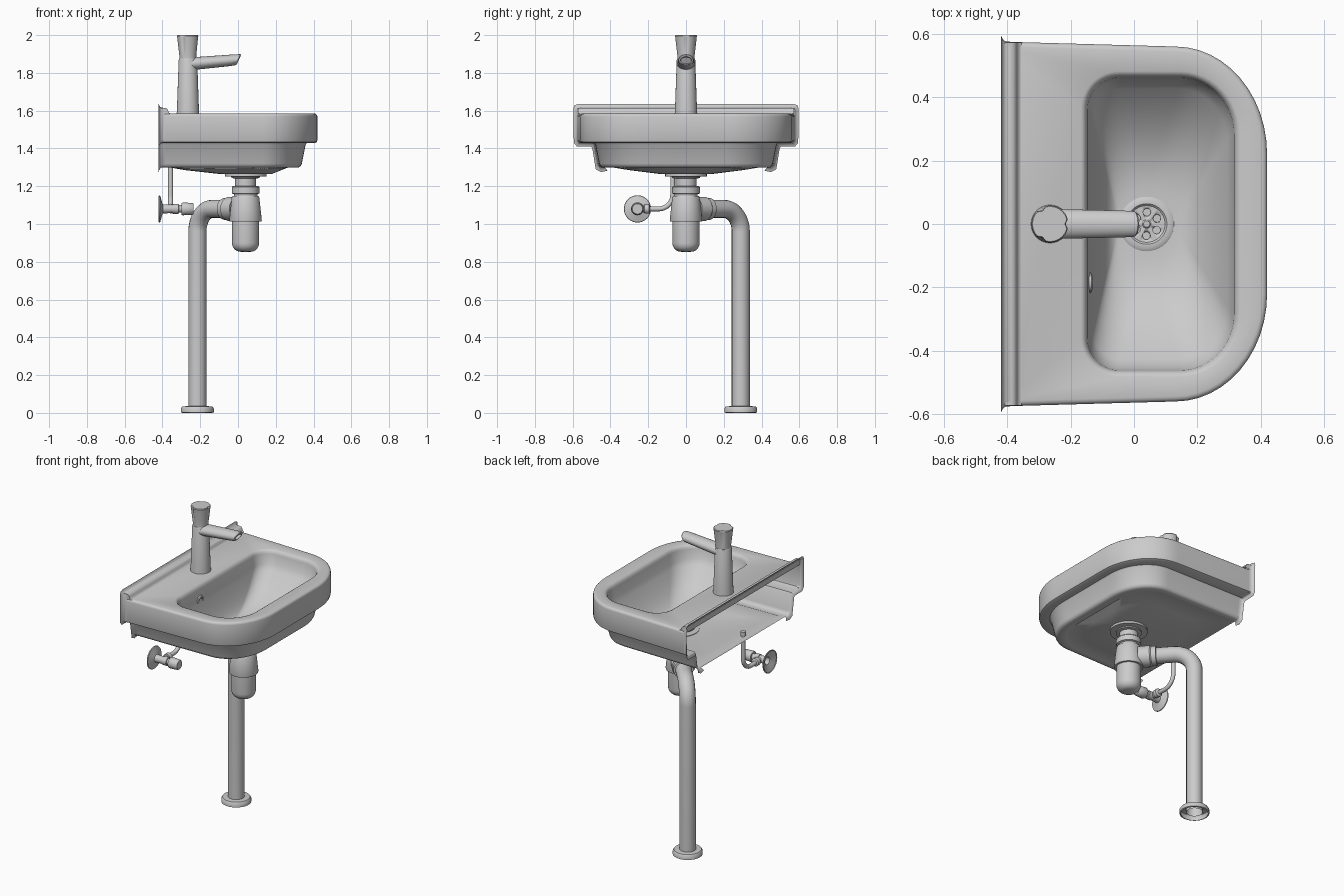
import bpy, bmesh
from math import sin, cos, pi, radians
from mathutils import Vector

if "Cube" in bpy.data.objects:
    bpy.data.objects.remove(bpy.data.objects["Cube"])


def finish(name, bm, angle=38):
    bmesh.ops.remove_doubles(bm, verts=bm.verts, dist=1e-5)
    bmesh.ops.recalc_face_normals(bm, faces=bm.faces)
    me = bpy.data.meshes.new(name)
    bm.to_mesh(me)
    bm.free()
    ob = bpy.data.objects.new(name, me)
    bpy.context.collection.objects.link(ob)
    bpy.ops.object.select_all(action='DESELECT')
    ob.select_set(True)
    bpy.context.view_layer.objects.active = ob
    bpy.ops.object.shade_smooth_by_angle(angle=radians(angle))
    return ob


def loft(name, rings, closed=True, open_back=(), caps=False):
    """Skin a list of equal-length rings; open_back lists bands lacking their last segment."""
    bm = bmesh.new()
    vs = [[bm.verts.new(p) for p in r] for r in rings]
    n = len(rings[0])
    for i in range(len(vs) - 1):
        for j in range(n if closed and i not in open_back else n - 1):
            k = (j + 1) % n
            bm.faces.new((vs[i][j], vs[i][k], vs[i + 1][k], vs[i + 1][j]))
    if caps:
        bm.faces.new(vs[0])
        bm.faces.new(vs[-1])
    return finish(name, bm)


def lathe(name, profile, loc, axis=(0, 0, 1), n=40):
    """Revolve (radius, height) pairs about an axis through loc."""
    q = Vector((0, 0, 1)).rotation_difference(Vector(axis))
    rings = [[Vector(loc) + q @ Vector((r * cos(2 * pi * j / n), r * sin(2 * pi * j / n), h))
              for j in range(n)] for r, h in profile]
    return loft(name, rings)


def tube(name, pts, radius):
    """Round pipe through smooth control points."""
    cu = bpy.data.curves.new(name, 'CURVE')
    cu.dimensions = '3D'
    cu.bevel_depth, cu.bevel_resolution = radius, 6
    sp = cu.splines.new('POLY')
    sp.points.add(len(pts) - 1)
    for p, co in zip(sp.points, pts):
        p.co = (*co, 1)
    ob = bpy.data.objects.new(name, cu)
    bpy.context.collection.objects.link(ob)
    bpy.ops.object.select_all(action='DESELECT')
    ob.select_set(True)
    bpy.context.view_layer.objects.active = ob
    bpy.ops.object.convert(target='MESH')
    bpy.ops.object.shade_smooth_by_angle(angle=radians(38))


def outline(xb, xf, wb, wf, rb, rx, ry, z, k=12):
    """D-shaped or rounded-rectangle ring; its last segment is the back edge."""
    pts = []
    for cx, cy, ax, ay, start in ((xb + rb, rb - wb, rb, rb, 180), (xf - rx, ry - wf, rx, ry, 270),
                                  (xf - rx, wf - ry, rx, ry, 0), (xb + rb, wb - rb, rb, rb, 90)):
        for i in range(k + 1):
            a = radians(start + 90 * i / k)
            pts.append(Vector((cx + ax * cos(a), cy + ay * sin(a), z)))
    return pts


def circle(r, z):
    return outline(DX - r, DX + r, r, r, r, r, r, z)


def upper(o, z):
    return outline(-0.405, 0.42 - o, 0.575 - o, 0.56 - o, 0, 0.29 - o, 0.34 - o, z)


def lower(o, z):
    return outline(-0.405, 0.358 - o, 0.488 - o, 0.48 - o, 0, 0.22 - o / 2, 0.27 - o / 2, z)


def opening(o, z):
    return outline(-0.167 + o, 0.336 - o, 0.482 - o, 0.482 - o, 0.12 - o, 0.19 - o, 0.20 - o, z)


DX = 0.04  # drain centre

# basin shell: bowl, deck, apron, stepped underside and dished floor, open at the wall
wall = opening(0.028, 1.50)
drain = circle(0.085, 1.297)
rings = [circle(0.04, 1.287), circle(0.08, 1.288)]
for i in range(14, 0, -1):
    s = i / 14
    ring = [a.lerp(b, s) for a, b in zip(wall, drain)]
    for p in ring:
        p.z = 1.297 + 0.203 * (1 - s) ** 2.1
    rings.append(ring)
rings += [wall] + [opening(o, z) for o, z in
                   ((0.02, 1.56), (0.016, 1.572), (0.009, 1.581), (0, 1.585))]
first = len(rings)
rings += [upper(o, z) for o, z in ((0.016, 1.585), (0.008, 1.583), (0.002, 1.577), (0, 1.569),
                                   (0, 1.442), (0.003, 1.434), (0.011, 1.43))]
rings += [lower(o, z) for o, z in ((-0.006, 1.428), (0, 1.42), (0.02, 1.32), (0.025, 1.307), (0.036, 1.30))]
last = len(rings)
rings += [outline(-0.39, 0.285, 0.42, 0.41, 0.01, 0.19, 0.24, 1.299),
          outline(-0.38, 0.275, 0.41, 0.40, 0.02, 0.18, 0.23, 1.303),
          outline(-0.28, 0.23, 0.30, 0.30, 0.1, 0.18, 0.22, 1.285),
          circle(0.14, 1.265), circle(0.06, 1.265)]
loft("basin_shell", rings, open_back=range(first, last - 1))

# raised back ledge
ledge = [(-0.355, 1.584), (-0.363, 1.587), (-0.368, 1.594), (-0.372, 1.606),
         (-0.379, 1.613), (-0.388, 1.615), (-0.408, 1.615)]
loft("back_ledge", [[Vector((x, y, z)) for x, z in ledge] + [Vector((-0.408, y, 1.58))]
                    for y in (-0.573, 0.573)], closed=False, caps=True)

# flared flange following the back edge
inner = [(.43, 1.30), (.455, 1.302), (.468, 1.32), (.488, 1.42), (.492, 1.429), (.565, 1.43),
         (.575, 1.442), (.575, 1.60), (.572, 1.611), (.56, 1.615)]
outer = [(.415, 1.282), (.45, 1.275), (.478, 1.29), (.496, 1.40), (.502, 1.409), (.578, 1.411),
         (.594, 1.43), (.596, 1.61), (.590, 1.629), (.572, 1.635)]


def flange_ring(x, t):
    half = [(a[0] + t * (b[0] - a[0]), a[1] + t * (b[1] - a[1])) for a, b in zip(inner, outer)]
    return [Vector((x, y, z)) for y, z in half] + [Vector((x, -y, z)) for y, z in reversed(half)]


loft("wall_flange", [flange_ring(x, t) for x, t in
                     ((-0.39, 0), (-0.405, 0.05), (-0.412, 0.3), (-0.417, 0.65), (-0.42, 1))], closed=False)

# overflow hole ring
lathe("overflow_ring", [(0, -0.002), (0.018, -0.002), (0.02, 0.007), (0.028, 0.007), (0.033, 0.002), (0.033, -0.01)],
      (-0.141, -0.185, 1.49), (1, 0, -0.15), 28)

# drain strainer with holes
strainer = lathe("drain_strainer", [(0, 1.297), (0.058, 1.297), (0.064, 1.303), (0.078, 1.303), (0.086, 1.298),
                                    (0.086, 1.28), (0, 1.28)], (DX, 0, 0))
bm = bmesh.new()
for i in range(6):
    a = 2 * pi * i / 6 + 0.5
    v = bmesh.ops.create_cone(bm, cap_ends=True, segments=16, radius1=0.012, radius2=0.012, depth=0.1)['verts']
    bmesh.ops.translate(bm, verts=v, vec=(DX + 0.037 * cos(a), 0.037 * sin(a), 1.335))
cutter = finish("strainer_cutter", bm)
cutter.hide_render = True
cutter.hide_set(True)
mod = strainer.modifiers.new("holes", 'BOOLEAN')
mod.operation, mod.object, mod.solver = 'DIFFERENCE', cutter, 'EXACT'
bpy.context.view_layer.objects.active = strainer
bpy.ops.object.modifier_apply(modifier="holes")
bpy.data.objects.remove(cutter)
lathe("drain_screw", [(0, 1.302), (0.01, 1.302), (0.014, 1.297)], (DX, 0, 0), n=20)

# faucet body, grip and spout
FX = -0.265
lathe("faucet_body", [(0.06, 1.583), (0.0585, 1.60), (0.049, 1.868), (0.046, 1.876), (0, 1.878)], (FX, 0, 0))


def grip(r, z, lobes):
    return [Vector((FX + r * (1 - lobes * max(0, cos(3 * a)) ** 6) * cos(a),
                    r * (1 - lobes * max(0, cos(3 * a)) ** 6) * sin(a), z))
            for a in (2 * pi * (i + 0.5) / 72 for i in range(72))]


loft("faucet_handle", [grip(r, z, l) for r, z, l in (
    (0.045, 1.872, 0), (0.046, 1.895, 0), (0.049, 1.92, 0.1), (0.057, 1.99, 0.15),
    (0.058, 1.995, 0.15), (0.055, 2.0, 0.15), (0.002, 2.0, 0))], caps=True)


def oval(x, z, ry, rz, tilt):
    return [Vector((x + tilt * sin(a), ry * cos(a), z + rz * sin(a))) for a in
            (2 * pi * i / 32 for i in range(32))]


loft("faucet_spout", [oval(*v) for v in (
    (-0.25, 1.848, 0.047, 0.034, 0), (-0.03, 1.867, 0.042, 0.031, 0.012), (0.0, 1.870, 0.040, 0.029, 0.012),
    (0.005, 1.871, 0.035, 0.025, 0.011), (0.004, 1.868, 0.029, 0.018, 0.009),
    (-0.02, 1.866, 0.028, 0.017, 0.009))], caps=True)

# drain tail, nuts and bottle trap
lathe("drain_tail", [(0, 1.268), (0.11, 1.268), (0.11, 1.252), (0.075, 1.25), (0.075, 1.243), (0.055, 1.241),
                     (0.055, 1.20), (0.068, 1.20), (0.073, 1.195), (0.073, 1.162), (0.062, 1.158),
                     (0.062, 1.138), (0, 1.138)], (DX, 0, 0))
lathe("trap_collar", [(0, 1.147), (0.069, 1.147), (0.073, 1.14), (0.086, 1.02), (0.084, 1.013), (0, 1.013)], (DX, 0, 0))
lathe("trap_bottle", [(0.072, 1.03), (0.072, 0.90)] +
      [(0.027 + 0.045 * cos(i * pi / 12), 0.90 - 0.047 * sin(i * pi / 12)) for i in range(1, 7)] + [(0, 0.853)],
      (DX, 0, 0))

# waste pipe running diagonally back then down to the floor
start, end = Vector((DX, 0, 1.08)), Vector((-0.215, 0.29, 1.08))
d = (end - start).normalized()
R = 0.12
bend = [end - d * R * (1 - sin(a)) - Vector((0, 0, R * (1 - cos(a)))) for a in (i * pi / 24 for i in range(13))]
tube("waste_pipe", [start] + bend + [(end.x, end.y, 0.01)], 0.048)
lathe("pipe_nut", [(0.05, 0.06), (0.062, 0.06), (0.064, 0.13), (0.058, 0.137), (0.058, 0.165), (0.045, 0.167)], start, d)
lathe("floor_collar", [(0.078, 0), (0.087, 0.003), (0.087, 0.024), (0.08, 0.034), (0.049, 0.036), (0.047, 0.02)],
      (end.x, end.y, 0))

# wall stop valve
VY, VZ = -0.257, 1.08
lathe("valve_rosette", [(0.068, 0), (0.072, 0.003), (0.07, 0.008), (0.035, 0.018), (0.024, 0.022), (0.022, 0.075),
                        (0.026, 0.075), (0.026, 0.105), (0.02, 0.107), (0.02, 0.122), (0.031, 0.122),
                        (0.034, 0.128), (0.031, 0.18), (0.027, 0.185), (0, 0.185)], (-0.42, VY, VZ), (1, 0, 0))
lathe("valve_outlet", [(0.018, 0), (0.018, 0.035), (0.025, 0.037), (0.025, 0.062), (0.016, 0.067), (0, 0.067)],
      (-0.352, VY, VZ), (0, 1, 0), 24)

# supply hose curving up through the floor of the basin
B = 0.075
arc = [(-0.357, -0.145 + B * sin(a), VZ + B * (1 - cos(a))) for a in (i * pi / 20 for i in range(11))]
tube("supply_hose", [(-0.355, VY + 0.05, VZ)] + arc + [(-0.357, -0.07, 1.325)], 0.013)
lathe("hose_end", [(0, 1.33), (0.016, 1.33), (0.016, 1.305), (0, 1.305)], (-0.357, -0.07, 0), n=20)
